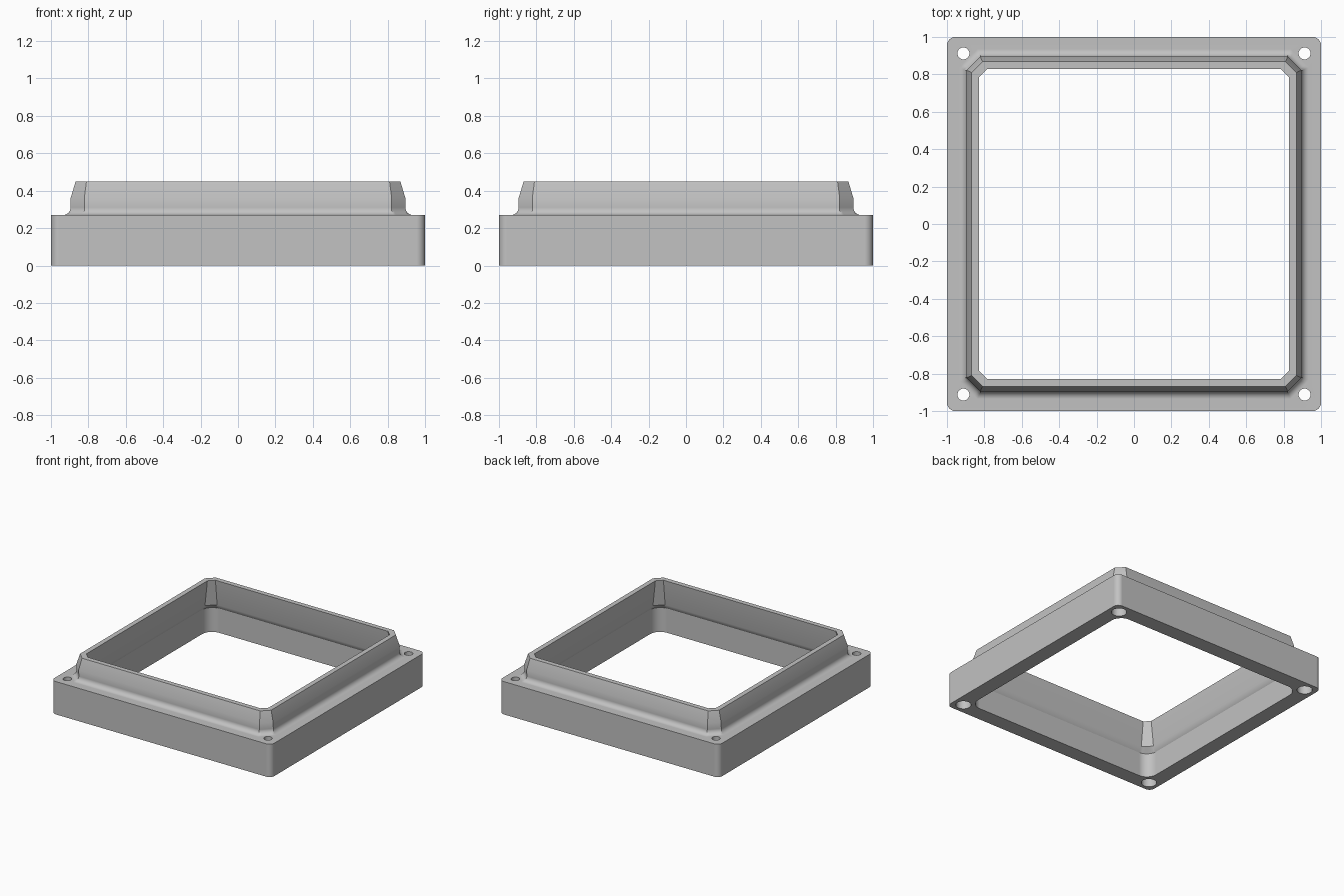
import bpy, bmesh, math

if "Cube" in bpy.data.objects:
    bpy.data.objects.remove(bpy.data.objects["Cube"])

grey = bpy.data.materials.new("light_grey")
grey.use_nodes = True
grey.diffuse_color = (0.54, 0.54, 0.54, 1)
grey.node_tree.nodes["Principled BSDF"].inputs["Base Color"].default_value = grey.diffuse_color

STEPS = 6


def square_loop(bm, half, cut, z, rounded):
    """Square ring of vertices whose corners are rounded or cut off straight."""
    loop = []
    for k in range(4):
        ca, sa = round(math.cos(k * math.pi / 2)), round(math.sin(k * math.pi / 2))
        for i in range(STEPS + 1):
            t = i / STEPS
            if rounded:
                u, v = math.cos(t * math.pi / 2), math.sin(t * math.pi / 2)
            else:
                u, v = 1 - t, t
            x, y = half - cut + cut * u, half - cut + cut * v
            loop.append(bm.verts.new((ca * x - sa * y, sa * x + ca * y, z)))
    return loop


def bridge(bm, a, b):
    n = len(a)
    for i in range(n):
        j = (i + 1) % n
        bm.faces.new((a[i], a[j], b[j], b[i]))


def finish(bm, name):
    bmesh.ops.recalc_face_normals(bm, faces=bm.faces)
    mesh = bpy.data.meshes.new(name)
    bm.to_mesh(mesh)
    bm.free()
    mesh.materials.append(grey)
    obj = bpy.data.objects.new(name, mesh)
    bpy.context.collection.objects.link(obj)
    return obj


# Cross-section of the frame: half width, corner cut, height, rounded corner
section = [(1, 0.045, 0, True), (1, 0.045, 0.27, True)]
# Fillet between the flange and the raised collar
for i in range(7):
    a = i / 6 * math.pi / 2
    half = 0.935 - 0.04 * math.sin(a)
    section.append((half, 0.075 + 0.586 * (half - 0.895), 0.31 - 0.04 * math.cos(a), False))
# Tapered collar, its inner wall, the sloped ledge and the lower opening
section += [(0.895, 0.073, 0.36, False), (0.868, 0.058, 0.45, False),
            (0.828, 0.043, 0.45, False), (0.85, 0.065, 0.24, False),
            (0.875, 0.09, 0.20, True), (0.875, 0.09, 0, True)]

bm = bmesh.new()
loops = [square_loop(bm, *s) for s in section]
for i, loop in enumerate(loops):
    bridge(bm, loop, loops[(i + 1) % len(loops)])
frame = finish(bm, "frame")

# Stepped screw holes in the four corners
bm = bmesh.new()
hole_profile = [(0.058, -0.1), (0.058, 0.18), (0.032, 0.18), (0.032, 0.4)]
SIDES = 32
for sx in (-1, 1):
    for sy in (-1, 1):
        rings = []
        for r, z in hole_profile:
            angles = [2 * math.pi * i / SIDES for i in range(SIDES)]
            rings.append([bm.verts.new((sx * 0.912 + r * math.cos(a),
                                        sy * 0.912 + r * math.sin(a), z)) for a in angles])
        for a, b in zip(rings, rings[1:]):
            bridge(bm, a, b)
        bm.faces.new(rings[0][::-1])
        bm.faces.new(rings[-1])
cutter = finish(bm, "screw_hole_cutter")
cutter.hide_render = True

cut = frame.modifiers.new("screw_holes", "BOOLEAN")
cut.operation = "DIFFERENCE"
cut.solver = "EXACT"
cut.object = cutter

# Apply the holes, then smooth the curved parts
bpy.ops.object.select_all(action="DESELECT")
frame.select_set(True)
bpy.context.view_layer.objects.active = frame
bpy.ops.object.modifier_apply(modifier=cut.name)
bpy.data.objects.remove(cutter)
bpy.ops.object.shade_smooth_by_angle(angle=math.radians(30))
weighted = frame.modifiers.new("weighted_normals", "WEIGHTED_NORMAL")
weighted.keep_sharp = True
